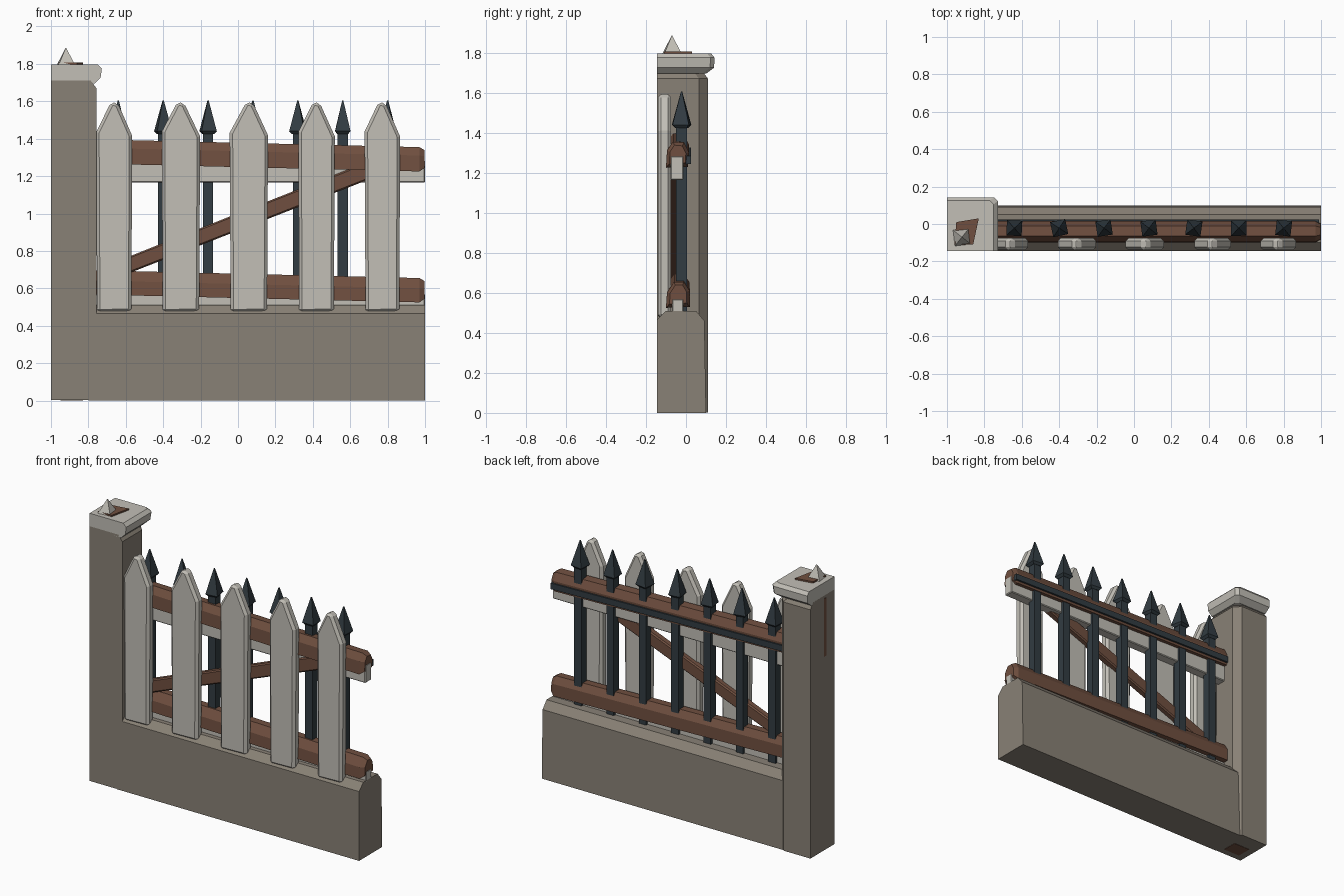
import bpy, bmesh, math, random
from mathutils import Matrix, Vector

random.seed(4)
cube = bpy.data.objects.get("Cube")
if cube:
    bpy.data.objects.remove(cube, do_unlink=True)


def material(name, rgb):
    m = bpy.data.materials.new(name)
    m.use_nodes = True
    color = (*rgb, 1)
    m.diffuse_color = color
    bsdf = m.node_tree.nodes["Principled BSDF"]
    bsdf.inputs["Base Color"].default_value = color
    bsdf.inputs["Roughness"].default_value = 0.9
    return m


STONE = material("warm grey stone", (0.25, 0.22, 0.18))
PALE = material("pale painted wood", (0.54, 0.52, 0.47))
BROWN = material("brown timber", (0.16, 0.078, 0.05))
IRON = material("dark iron", (0.032, 0.045, 0.054))


def loft(name, rings, mat, bevel=0):
    """Join equal rings of points with quads and close both ends."""
    bm = bmesh.new()
    rows = [[bm.verts.new(p) for p in ring] for ring in rings]
    n = len(rows[0])
    for a, b in zip(rows, rows[1:]):
        for i in range(n):
            j = (i + 1) % n
            bm.faces.new((a[i], a[j], b[j], b[i]))
    bm.faces.new(rows[0])
    bm.faces.new(rows[-1][::-1])
    bmesh.ops.recalc_face_normals(bm, faces=bm.faces)
    mesh = bpy.data.meshes.new(name)
    bm.to_mesh(mesh)
    bm.free()
    mesh.materials.append(mat)
    obj = bpy.data.objects.new(name, mesh)
    bpy.context.collection.objects.link(obj)
    if bevel:
        mod = obj.modifiers.new("chamfer", "BEVEL")
        mod.width, mod.segments = bevel, 1
    return obj


def box(name, x, y, z, mat, bevel=0):
    rings = [[(x[0], y[0], h), (x[1], y[0], h), (x[1], y[1], h), (x[0], y[1], h)] for h in z]
    return loft(name, rings, mat, bevel)


def square(cx, cy, z, r, turn=math.pi / 4):
    return [(cx + r * math.cos(turn + k * math.pi / 2),
             cy + r * math.sin(turn + k * math.pi / 2), z) for k in range(4)]


# Low wall with chamfered top
wall = [(-0.145, 0), (-0.145, 0.465), (-0.10, 0.51), (0.05, 0.51), (0.092, 0.46), (0.1, 0)]
loft("low_wall", [[(x, y, z) for y, z in wall] for x in (-0.8, 1)], STONE)

# Post: flat on the outer sides, chamfered on the inner back corner
def post_ring(z, d):
    return [(-1, -0.145, z), (-0.757 - d, -0.145, z), (-0.757 - d, 0.065 - d, z),
            (-0.8 - d, 0.11 - d, z), (-1, 0.11 - d, z)]

loft("post", [post_ring(0.002, 0), post_ring(1.67, 0), post_ring(1.71, 0.03)], STONE)

# Post cap, overhanging on the inner and back sides
def cap_ring(z, x, y):
    return [(-1, -0.145, z), (x, -0.145, z), (x, y - 0.02, z), (x - 0.02, y, z), (-1, y, z)]

loft("post_cap", [cap_ring(1.695, -0.765, 0.10), cap_ring(1.725, -0.735, 0.14),
                  cap_ring(1.775, -0.728, 0.143), cap_ring(1.797, -0.75, 0.125)], PALE)

# Timber and picket tip poking out of the post
loft("cap_timber", [[(-0.96, -0.11, z), (-0.86, -0.11, z), (-0.83, 0.03, z), (-0.95, 0.01, z)]
                    for z in (1.79, 1.807)], BROWN)
loft("cap_spike", [square(-0.92, -0.07, 1.795, 0.062, 0.9),
                   square(-0.92, -0.07, 1.885, 0.002, 0.9)], PALE)
box("post_foot_plate", (-0.95, -0.83), (-0.1, 0.0), (0, 0.004), BROWN)
box("post_side_strip", (-1.001, -0.996), (-0.06, -0.035), (1.3, 1.69), BROWN)

# Front pickets: pointed boards, each a little irregular
pickets = [(-0.662, 0.193), (-0.305, 0.205), (0.058, 0.205), (0.42, 0.195), (0.772, 0.19)]
for i, (cx, w) in enumerate(pickets):
    h, lean = w / 2, random.uniform(-0.01, 0.01)
    board = [(-h * 0.95, 0.47), (h * 0.95, 0.475), (h, 1.42 + lean), (0.025 + lean, 1.59),
             (-0.012 + lean, 1.595), (-h, 1.43 - lean)]
    rings = [[(cx + x, y, z) for x, z in board] for y in (-0.14, -0.075)]
    loft(f"picket_{i + 1}", rings, PALE, 0.016)

# Horizontal timber rails, slightly higher at the post, with chipped ends
rails = {
    "upper_rail": [(-0.1, 1.225), (-0.095, 1.31), (-0.065, 1.355), (-0.01, 1.35),
                   (0.015, 1.30), (0.01, 1.23)],
    "lower_rail": [(-0.1, 0.525), (-0.095, 0.60), (-0.06, 0.655), (-0.01, 0.655),
                   (0.018, 0.61), (0.02, 0.53)],
}
for name, section in rails.items():
    cy = sum(p[0] for p in section) / 6
    cz = sum(p[1] for p in section) / 6
    rings = [[(x, cy + (y - cy) * s, cz + rise + (z - cz) * s) for y, z in section]
             for x, rise, s in ((-0.82, 0.043, 1), (0.97, 0, 1), (0.998, 0, 0.72))]
    loft(name, rings, BROWN)

# Pale battens under the rails
box("upper_batten", (-0.82, 1), (-0.078, -0.012), (1.165, 1.285), PALE, 0.005)
box("lower_batten", (-0.82, 1), (-0.07, -0.012), (0.45, 0.57), PALE, 0.005)

# Iron strap along the back of the upper rail
loft("iron_strap", [[(x, y, z + rise) for y, z in
                     ((-0.02, 1.245), (0.024, 1.245), (0.024, 1.285), (-0.02, 1.285))]
                    for x, rise in ((-0.82, 0.043), (0.99, 0))], IRON)

# Diagonal brace between the rails
brace = [(-0.62, 0.665), (-0.56, 0.69), (0.72, 1.19), (0.72, 1.27), (0.6, 1.24), (-0.62, 0.755)]
loft("diagonal_brace", [[(x, y, z) for x, z in brace] for y in (-0.09, -0.04)], BROWN, 0.008)

# Iron bars with spear heads
for i in range(7):
    cx, cy = -0.64 + 0.24 * i, -0.022
    turn = math.pi / 4 + random.uniform(-0.25, 0.25)
    loft(f"iron_bar_{i + 1}", [square(cx, cy, z, 0.038) for z in (0.49, 1.45)], IRON)
    loft(f"spear_head_{i + 1}", [square(cx, cy, 1.425, 0.04, turn), square(cx, cy, 1.44, 0.058, turn),
                                 square(cx, cy, 1.605, 0.004, turn)], IRON)
